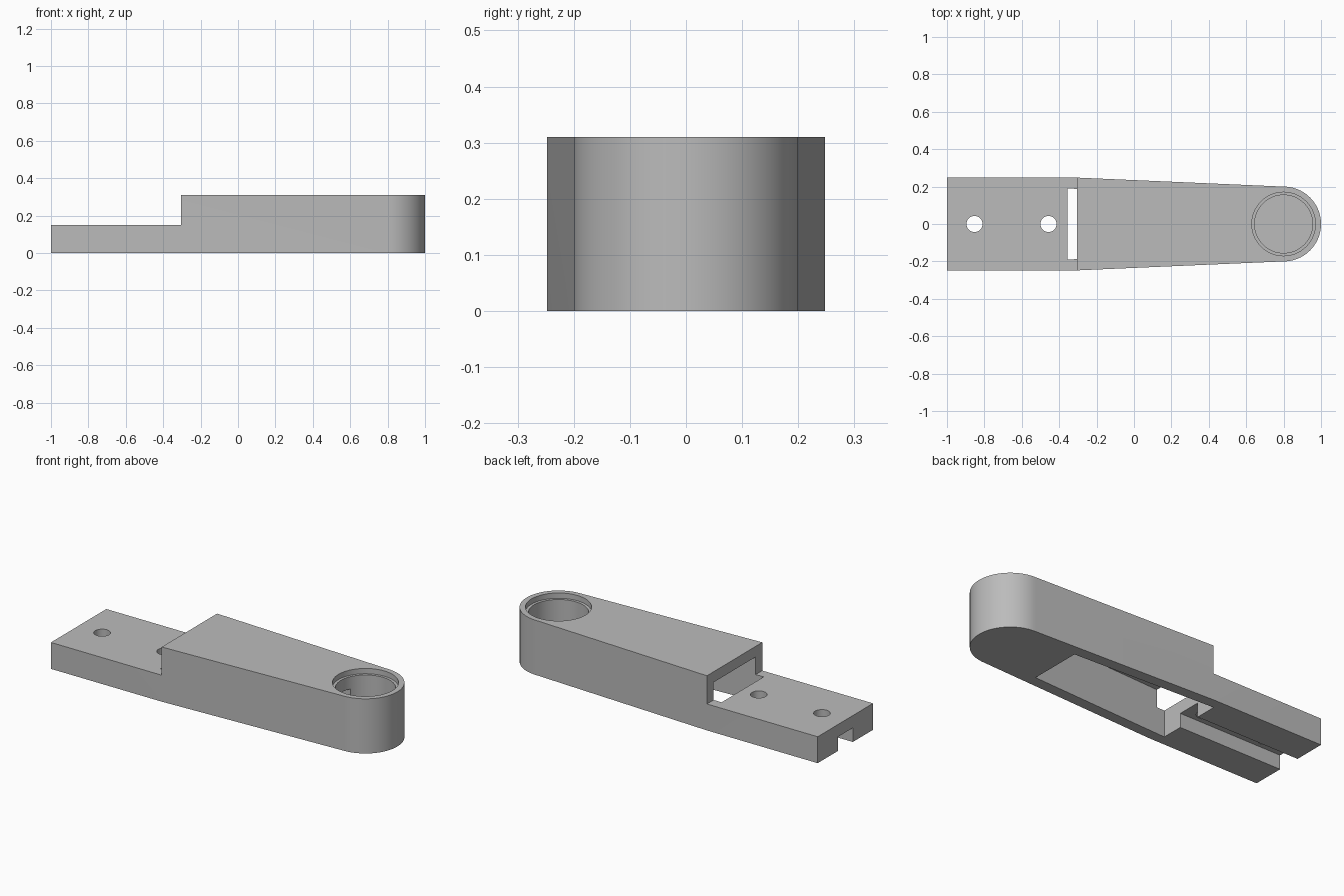
import bpy, bmesh, math

# Remove the default cube only
cube = bpy.data.objects.get("Cube")
if cube:
    bpy.data.objects.remove(cube, do_unlink=True)

# Main dimensions
HEIGHT, TAIL_TOP = 0.31, 0.15
STEP_X, SLOT_X = -0.305, -0.355
PIVOT_X, END_R = 0.8, 0.2
HALF_W = 0.248
GROOVE = 0.067

grey = bpy.data.materials.new("plain grey")
grey.use_nodes = True
colour = (0.5, 0.5, 0.5, 1)
grey.diffuse_color = colour
grey.node_tree.nodes["Principled BSDF"].inputs["Base Color"].default_value = colour


def prism(name, outline, z0, z1):
    """Extrude a counter-clockwise outline from z0 to z1."""
    bm = bmesh.new()
    base = bm.faces.new([bm.verts.new((x, y, z0)) for x, y in outline])
    top = bmesh.ops.extrude_face_region(bm, geom=[base])["geom"]
    verts = [g for g in top if isinstance(g, bmesh.types.BMVert)]
    bmesh.ops.translate(bm, verts=verts, vec=(0, 0, z1 - z0))
    bmesh.ops.recalc_face_normals(bm, faces=bm.faces)
    mesh = bpy.data.meshes.new(name)
    bm.to_mesh(mesh)
    bm.free()
    mesh.materials.append(grey)
    obj = bpy.data.objects.new(name, mesh)
    bpy.context.collection.objects.link(obj)
    return obj


def rect(x0, x1, w0, w1=None):
    """Outline symmetric in y, with half widths w0 at x0 and w1 at x1."""
    w1 = w0 if w1 is None else w1
    return [(x0, -w0), (x1, -w1), (x1, w1), (x0, w0)]


def arc(cx, r, a0, a1, n):
    return [(cx + r * math.cos(a0 + (a1 - a0) * i / n),
             r * math.sin(a0 + (a1 - a0) * i / n)) for i in range(n + 1)]


def circle(cx, r, n=64):
    return arc(cx, r, 0, math.tau, n)[:-1]


# Tapered arm with a rounded end
outline = [(-1, -HALF_W), (STEP_X, -HALF_W)]
outline += arc(PIVOT_X, END_R, -math.pi / 2, math.pi / 2, 40)
outline += [(STEP_X, HALF_W), (-1, HALF_W)]
arm = prism("arm_body", outline, 0, HEIGHT)

cutters = [
    # Lowered mounting tail
    prism("tail_step", rect(-1.2, STEP_X, 0.5), TAIL_TOP, 0.5),
    # Cavity open below, running out through the step as a slot
    prism("cavity", rect(SLOT_X, 0.51, 0.19, 0.15), -0.1, 0.25),
    # Groove under the tail
    prism("tail_groove", rect(-1.2, -0.32, GROOVE), -0.1, 0.08),
    # Pivot pocket with its shallow rim
    prism("pivot_pocket", circle(PIVOT_X, 0.155), 0.06, 0.5),
    prism("pocket_rim", circle(PIVOT_X, 0.17), 0.28, 0.5),
    # Passage from pocket to cavity
    prism("passage", rect(0.45, 0.72, GROOVE), 0.08, 0.21),
]
# Screw holes through the tail
for x in (-0.853, -0.457):
    cutters.append(prism("screw_hole", circle(x, 0.043, 40), -0.1, 0.5))

for cutter in cutters:
    cutter.hide_render = True
    mod = arm.modifiers.new(cutter.name, "BOOLEAN")
    mod.operation = "DIFFERENCE"
    mod.solver = "EXACT"
    mod.object = cutter

# Bake the cuts and discard the cutters
bpy.context.view_layer.update()
graph = bpy.context.evaluated_depsgraph_get()
baked = bpy.data.meshes.new_from_object(arm.evaluated_get(graph))
arm.modifiers.clear()
arm.data = baked
for cutter in cutters:
    bpy.data.objects.remove(cutter, do_unlink=True)
baked.materials.clear()
baked.materials.append(grey)
for poly in baked.polygons:
    poly.material_index = 0

# Smooth the round walls, keep edges sharp
bpy.ops.object.select_all(action="DESELECT")
arm.select_set(True)
bpy.context.view_layer.objects.active = arm
bpy.ops.object.shade_smooth_by_angle(angle=math.radians(25))
